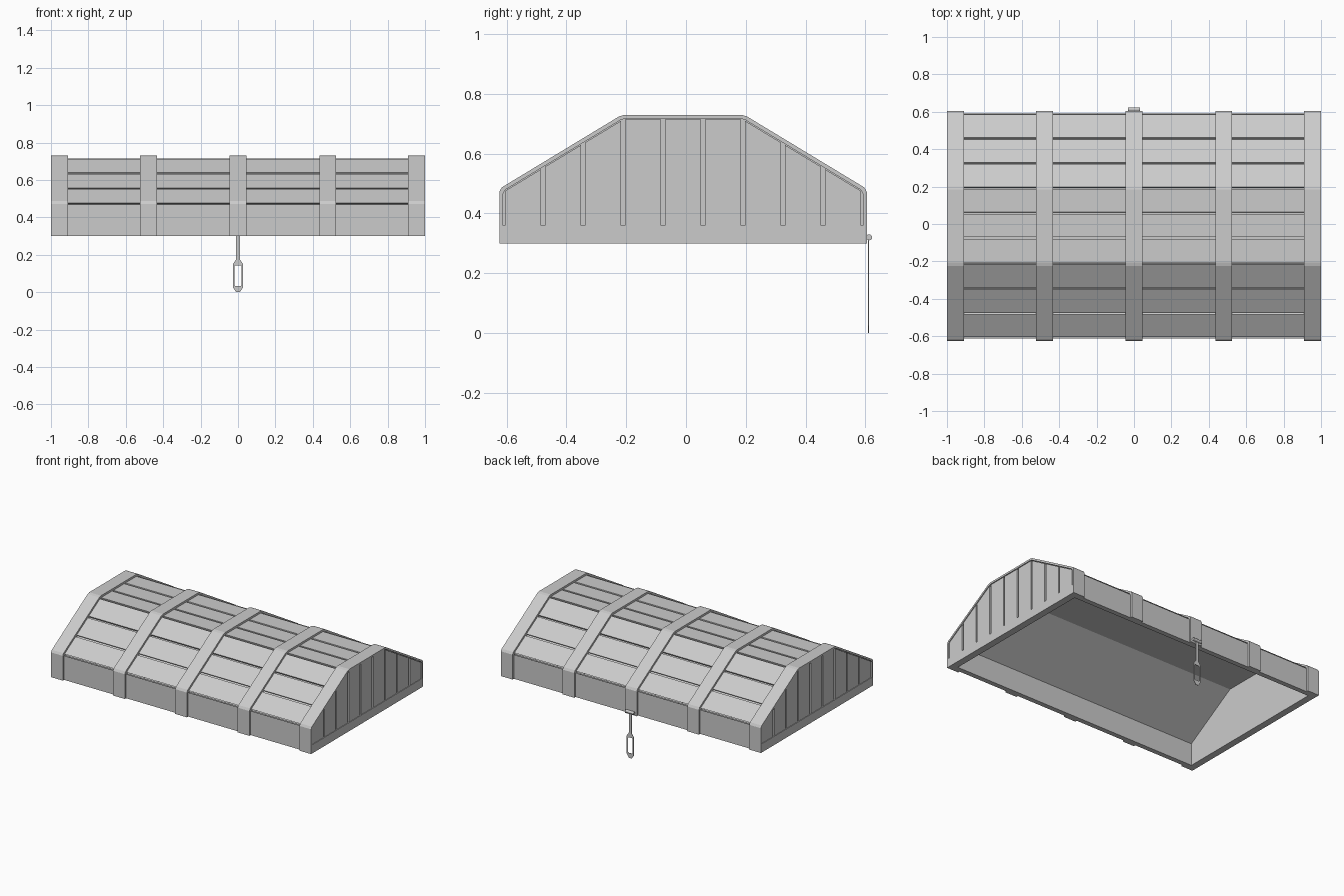
import bpy
import bmesh
from math import sin, cos, pi
from mathutils import Vector

cube = bpy.data.objects.get("Cube")
if cube:
    bpy.data.objects.remove(cube)

# One flat grey for everything
grey = bpy.data.materials.new("plain_grey")
grey.use_nodes = True
grey.diffuse_color = (0.6, 0.6, 0.6, 1)
grey.node_tree.nodes["Principled BSDF"].inputs["Base Color"].default_value = (0.6, 0.6, 0.6, 1)

BASE, EAVE, RIDGE = 0.30, 0.482, 0.73      # heights
HALF, FLAT, MID = 0.615, 0.205, -0.01      # half depth, half ridge width, centre in y
LIP, SKIN, CORE, INNER = 0.013, 0.014, 0.026, 0.048   # depths below the band surface
END = 0.984                                # where the end bands narrow to a lip
GAP = 0.0065


def arch(d):
    """Lid cross-section in (y, z), moved inwards by d."""
    half = [(HALF - d, BASE), (HALF - d, EAVE - 0.566 * d), (FLAT - 0.277 * d, RIDGE - d)]
    pts = [(-y, z) for y, z in half] + [(y, z) for y, z in reversed(half)]
    return [Vector((y + MID, z)) for y, z in pts]


def chamfer(pts, r):
    """Cut the inner corners of an open profile."""
    out = [pts[0]]
    for a, p, b in zip(pts, pts[1:], pts[2:]):
        out += [p + (a - p).normalized() * r, p + (b - p).normalized() * r]
    return out + [pts[-1]]


def finish(name, bm):
    bmesh.ops.recalc_face_normals(bm, faces=bm.faces)
    mesh = bpy.data.meshes.new(name)
    bm.to_mesh(mesh)
    bm.free()
    mesh.materials.append(grey)
    obj = bpy.data.objects.new(name, mesh)
    bpy.context.collection.objects.link(obj)


def add_prism(bm, pts, x0, x1):
    """Extrude a (y, z) outline along x."""
    a, b = ([bm.verts.new((x, y, z)) for y, z in pts] for x in (x0, x1))
    bm.faces.new(a)
    bm.faces.new(b)
    for i in range(len(pts)):
        j = (i + 1) % len(pts)
        bm.faces.new((a[i], a[j], b[j], b[i]))


# Hollow core: outer and inner arches joined by the bottom rim
bm = bmesh.new()
rims = []
for depth, end in ((CORE, END), (INNER, 1 - INNER)):
    loops = [[bm.verts.new((x, y, z)) for y, z in arch(depth)] for x in (-end, end)]
    for loop in loops:
        bm.faces.new(loop)
    a, b = loops
    for i in range(len(a) - 1):
        bm.faces.new((a[i], a[i + 1], b[i + 1], b[i]))
    rims.append((a[0], a[-1], b[-1], b[0]))
for i in range(4):
    j = (i + 1) % 4
    bm.faces.new((rims[0][i], rims[0][j], rims[1][j], rims[1][i]))
finish("lid_shell", bm)

# Long planks: one on each wall, three on each slope and on the flat top
bm = bmesh.new()
outer, inner = arch(SKIN), arch(CORE)
for i in range(5):
    count = 1 if i in (0, 4) else 3
    g = GAP / (outer[i + 1] - outer[i]).length
    for k in range(count):
        t0 = 0 if i == 0 else k / count + g
        t1 = 1 if i == 4 else (k + 1) / count - g
        quad = [outer[i].lerp(outer[i + 1], t0), outer[i].lerp(outer[i + 1], t1),
                inner[i].lerp(inner[i + 1], t1), inner[i].lerp(inner[i + 1], t0)]
        add_prism(bm, quad, -0.95, 0.95)
finish("long_planks", bm)

# Arched bands; the two at the ends carry a thin lip around the end wall
band = chamfer(arch(0), 0.01) + arch(CORE)[::-1]
lip = chamfer(arch(0), 0.01) + chamfer(arch(LIP), 0.008)[::-1]
for n, x in enumerate((-0.478, 0, 0.48)):
    bm = bmesh.new()
    add_prism(bm, band, x - 0.045, x + 0.045)
    finish(f"band_{n + 1}", bm)
for side, name in ((-1, "right"), (1, "left")):
    bm = bmesh.new()
    add_prism(bm, band, side * 0.91, side * END)
    add_prism(bm, lip, side * END, side)
    finish(f"{name}_end_band", bm)


# Upright end planks and the bottom rail at both ends
def roof(y):
    d = LIP + 0.003
    y = abs(y - MID)
    return min(RIDGE - d, EAVE - 1.167 * d + (HALF - y) * (RIDGE - EAVE) / (HALF - FLAT))


width = 2 * (HALF - LIP) / 9
for side, name in ((-1, "right"), (1, "left")):
    bm = bmesh.new()
    for k in range(9):
        y0 = MID - HALF + LIP + k * width + GAP
        y1 = y0 + width - 2 * GAP
        add_prism(bm, [(y0, BASE), (y1, BASE), (y1, roof(y1)), (y0, roof(y0))],
                  side * END, side * 0.996)
    finish(f"{name}_end_planks", bm)
    bm = bmesh.new()
    w = HALF - LIP
    add_prism(bm, [(MID - w, BASE), (MID + w, BASE), (MID + w, 0.36), (MID - w, 0.36)],
              side * END, side)
    finish(f"{name}_end_rail", bm)

# Clasp: hinge pin, then a thin strap ending in a slotted loop
bm = bmesh.new()
add_prism(bm, [(0.613 + 0.01 * cos(k * pi / 6), 0.32 + 0.01 * sin(k * pi / 6)) for k in range(12)],
          -0.033, 0.033)
finish("clasp_pin", bm)


def add_plate(bm, pts, y0, y1, hole=None):
    """Flat plate facing y, with an optional hole of as many points."""
    loops = [[[bm.verts.new((x, y, z)) for x, z in p] for y in (y0, y1)]
             for p in (pts, hole) if p]
    n = len(pts)
    for a, b in loops:
        for i in range(n):
            j = (i + 1) % n
            bm.faces.new((a[i], a[j], b[j], b[i]))
    for s in (0, 1):
        if hole:
            o, h = loops[0][s], loops[1][s]
            for i in range(n):
                j = (i + 1) % n
                bm.faces.new((o[i], o[j], h[j], h[i]))
        else:
            bm.faces.new(loops[0][s])


def octagon(w, c, low, high, cut):
    right = [(c, low), (w, low + cut), (w, high - cut), (c, high)]
    return right + [(-x, z) for x, z in reversed(right)]


bm = bmesh.new()
add_plate(bm, [(-0.01, 0.175), (0.01, 0.175), (0.01, 0.32), (-0.01, 0.32)], 0.609, 0.613)
add_plate(bm, octagon(0.027, 0.01, 0, 0.175, 0.025), 0.609, 0.613,
          octagon(0.018, 0.014, 0.033, 0.142, 0.004))
finish("clasp_strap", bm)
